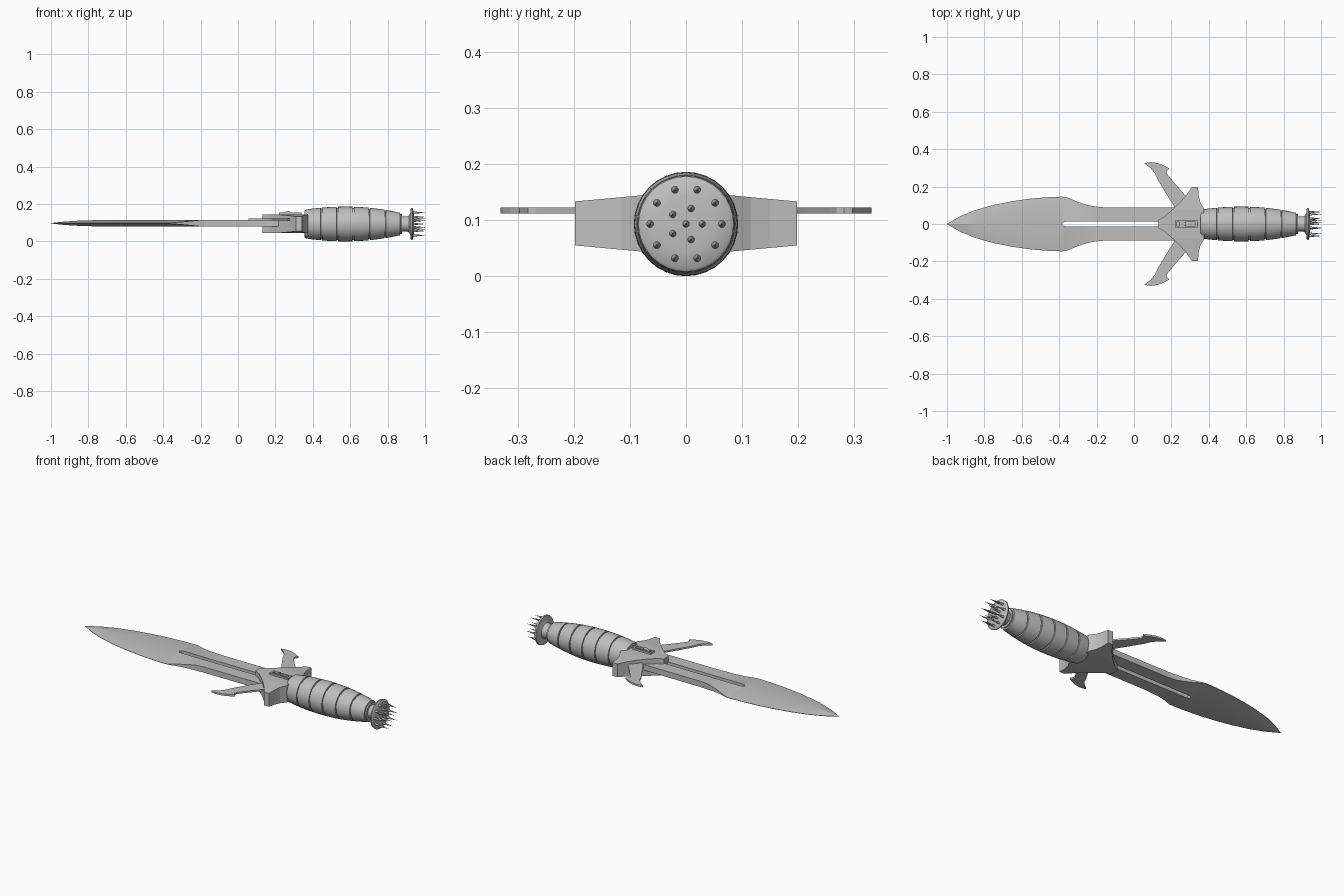
import bpy, bmesh, math
from mathutils import Matrix, Vector

cube = bpy.data.objects.get("Cube")
if cube:
    bpy.data.objects.remove(cube, do_unlink=True)

AXIS_Z = 0.093

steel = bpy.data.materials.new("plain grey")
steel.use_nodes = True
grey = (0.52, 0.52, 0.52, 1)
steel.diffuse_color = grey
steel.node_tree.nodes["Principled BSDF"].inputs["Base Color"].default_value = grey


def finish(bm, name, smooth=None):
    bmesh.ops.remove_doubles(bm, verts=bm.verts, dist=0.0001)
    bmesh.ops.recalc_face_normals(bm, faces=bm.faces)
    mesh = bpy.data.meshes.new(name)
    bm.to_mesh(mesh)
    bm.free()
    mesh.materials.append(steel)
    ob = bpy.data.objects.new(name, mesh)
    bpy.context.collection.objects.link(ob)
    if smooth:
        bpy.ops.object.select_all(action='DESELECT')
        ob.select_set(True)
        bpy.context.view_layer.objects.active = ob
        bpy.ops.object.shade_smooth_by_angle(angle=math.radians(smooth))
    return ob


def plate(name, outline, mid, half):
    """Extrude an outline in x and y; half(y) gives the half thickness."""
    bm = bmesh.new()
    top = [bm.verts.new((x, y, mid + half(y))) for x, y in outline]
    low = [bm.verts.new((x, y, mid - half(y))) for x, y in outline]
    bm.faces.new(top)
    bm.faces.new(low[::-1])
    n = len(outline)
    for i in range(n):
        j = (i + 1) % n
        bm.faces.new((top[i], low[i], low[j], top[j]))
    bmesh.ops.triangulate(bm, faces=[f for f in bm.faces if len(f.verts) > 4])
    return finish(bm, name)


def lathe(name, profile, steps=32):
    """Spin (x, radius) points about the long axis."""
    bm = bmesh.new()
    verts = [bm.verts.new((x, 0, AXIS_Z + r)) for x, r in profile]
    edges = [bm.edges.new(p) for p in zip(verts, verts[1:])]
    bmesh.ops.spin(bm, geom=verts + edges, cent=(0, 0, AXIS_Z), axis=(1, 0, 0),
                   angle=math.tau, steps=steps)
    return finish(bm, name, 35)


# Blade: x, half width, slot half width, edge half thickness, spine half thickness
stations = [(-1, 0.001, 0, 0.001, 0.001), (-0.93, 0.041, 0, 0.001, 0.009),
            (-0.85, 0.074, 0, 0.001, 0.014), (-0.75, 0.102, 0, 0.001, 0.017),
            (-0.65, 0.122, 0, 0.001, 0.017), (-0.55, 0.136, 0, 0.001, 0.017),
            (-0.45, 0.144, 0, 0.001, 0.017), (-0.385, 0.146, 0, 0.001, 0.017),
            (-0.375, 0.145, 0.011, 0.001, 0.017), (-0.36, 0.143, 0.013, 0.002, 0.017),
            (-0.30, 0.118, 0.013, 0.007, 0.017), (-0.25, 0.102, 0.013, 0.012, 0.017),
            (-0.21, 0.094, 0.013, 0.016, 0.017), (-0.16, 0.089, 0.013, 0.017, 0.017),
            (0.22, 0.088, 0.013, 0.017, 0.017)]
bm = bmesh.new()
for s in (1, -1):
    rings = [[bm.verts.new((x, s * y, 0.097 + z)) for y, z in
              ((slot, h), (w, e), (w, -e), (slot, -h))] for x, w, slot, e, h in stations]
    for i in range(len(rings) - 1):
        a, b = rings[i], rings[i + 1]
        for k in range(4):
            if k == 3 and stations[i + 1][2] == 0:
                continue  # the halves meet here without a wall
            m = (k + 1) % 4
            bm.faces.new((a[k], a[m], b[m], b[k]))
    bm.faces.new(rings[-1])
finish(bm, "blade", 20)

# Star-shaped guard, thinner toward the arm ends
side = [(0.13, 0.02), (0.165, 0.042), (0.20, 0.072), (0.24, 0.11), (0.28, 0.155),
        (0.31, 0.198), (0.342, 0.198), (0.346, 0.15), (0.355, 0.115), (0.375, 0.08)]
plate("guard", side + [(x, -y) for x, y in side[::-1]], 0.094,
      lambda y: 0.05 - 0.011 * max(0, abs(y) - 0.08) / 0.12)

# Hooked prongs on both sides
prong = [(0.23, 0.07), (0.17, 0.165), (0.125, 0.24), (0.112, 0.27), (0.09, 0.298),
         (0.055, 0.325), (0.09, 0.331), (0.125, 0.326), (0.16, 0.313), (0.188, 0.297),
         (0.175, 0.282), (0.177, 0.268), (0.187, 0.255), (0.22, 0.215), (0.285, 0.14)]
for s, name in ((1, "back_prong"), (-1, "front_prong")):
    plate(name, [(x, s * y) for x, y in prong], 0.117, lambda y: 0.005)

# Catch on top of the guard: open frame and a raised tab
for s, name in ((1, "back_catch_rail"), (-1, "front_catch_rail")):
    plate(name, [(0.22, s * 0.01), (0.34, s * 0.01), (0.34, s * 0.018), (0.22, s * 0.018)],
          0.148, lambda y: 0.006)
for x, name in ((0.22, "catch_front_bar"), (0.33, "catch_rear_bar")):
    plate(name, [(x, -0.018), (x + 0.01, -0.018), (x + 0.01, 0.018), (x, 0.018)],
          0.148, lambda y: 0.006)
tab = plate("catch_tab", [(0.24, -0.01), (0.275, -0.01), (0.275, 0.01), (0.24, 0.01)],
            0.152, lambda y: 0.012)
for v in tab.data.vertices:
    if v.co.z > 0.152 and v.co.x < 0.25:
        v.co.z -= 0.009


# Barrel grip with cut grooves
def grip_radius(x):
    t = (x - 0.575) / (0.215 if x < 0.575 else 0.305)
    return 0.093 - (0.016 if x < 0.575 else 0.036) * abs(t) ** 2


profile = [(0.355, 0), (0.355, 0.07)]
cuts = [0.365 + 0.085 * i for i in range(7)]
for a, b in zip(cuts, cuts[1:]):
    for k in range(5):
        x = a + (b - a - 0.008) * k / 4
        profile.append((x, grip_radius(x)))
    profile += [(b - 0.007, grip_radius(b) - 0.006), (b - 0.001, grip_radius(b) - 0.006)]
profile += [(0.877, 0.054), (0.877, 0)]
lathe("grip", profile)

# Neck flaring into a slightly domed pommel disc
lathe("pommel", [(0.865, 0.04), (0.905, 0.04), (0.915, 0.046), (0.921, 0.06), (0.924, 0.083),
                 (0.932, 0.085), (0.936, 0.08), (0.94, 0.05), (0.942, 0)])

# Spikes: one in the middle and two rings
bm = bmesh.new()
for count, radius in ((1, 0), (5, 0.029), (10, 0.064)):
    for i in range(count):
        a = math.tau * i / count
        spot = Vector((0.967, radius * math.cos(a), AXIS_Z + radius * math.sin(a)))
        bmesh.ops.create_cone(bm, cap_ends=True, segments=12, radius1=0.0068, radius2=0.0004,
                              depth=0.066, matrix=Matrix.Translation(spot)
                              @ Matrix.Rotation(math.pi / 2, 4, 'Y'))
finish(bm, "pommel_spikes", 40)
